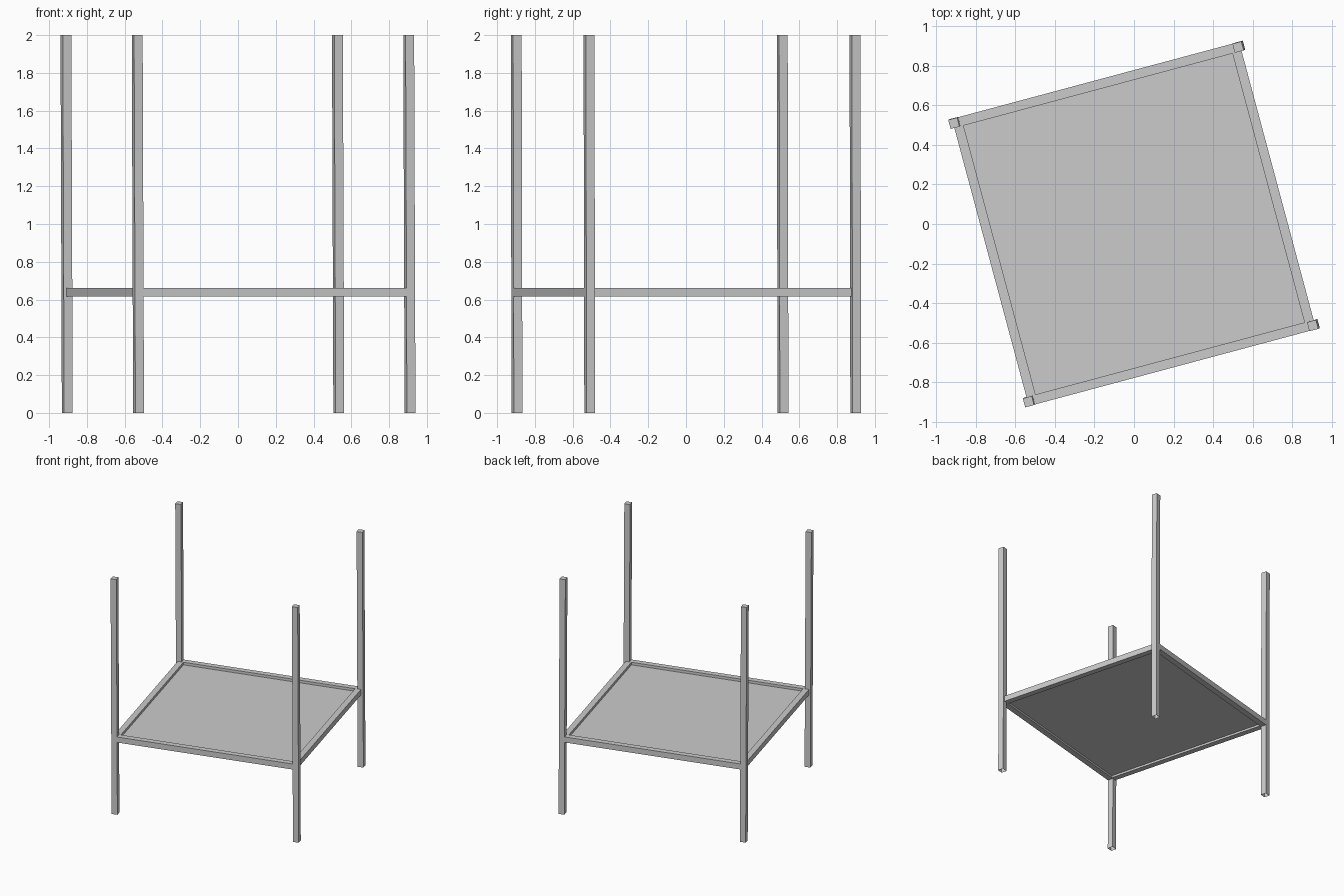
import bpy, bmesh
from mathutils import Matrix, Vector
from math import radians

if "Cube" in bpy.data.objects:
    bpy.data.objects.remove(bpy.data.objects["Cube"])

ROT = Matrix.Rotation(radians(15), 4, 'Z')   # whole model is turned 15 degrees


def box(name, lo, hi, lean=(0, 0), open_bottom=False):
    """Box between two corners; lean shifts the top one way, the bottom the other."""
    lo, hi = Vector(lo), Vector(hi)
    mid, size = (lo + hi) / 2, hi - lo
    bm = bmesh.new()
    bmesh.ops.create_cube(bm, size=1)
    for v in bm.verts:
        s = 1 if v.co.z > 0 else -1
        v.co = Vector(a * b for a, b in zip(v.co, size)) + mid
        v.co.x += s * lean[0]
        v.co.y += s * lean[1]
    if open_bottom:
        bm.normal_update()
        bmesh.ops.delete(bm, geom=[f for f in bm.faces if f.normal.z < -0.9],
                         context='FACES_ONLY')
    bm.transform(ROT)
    me = bpy.data.meshes.new(name)
    bm.to_mesh(me)
    bm.free()
    ob = bpy.data.objects.new(name, me)
    bpy.context.collection.objects.link(ob)
    return ob


# four slightly leaning corner posts
H = 0.0235
for sx, side in ((-1, "left"), (1, "right")):
    for sy, end in ((-1, "front"), (1, "back")):
        x, y = sx * 0.744, sy * 0.729
        box(f"{end}_{side}_post", (x - H, y - H, 0), (x + H, y + H, 2),
            lean=(-0.004, -0.001), open_bottom=True)

# square frame of rails
OUT, INN, Z0, Z1 = 0.752, 0.704, 0.615, 0.662
for s, end in ((-1, "front"), (1, "back")):
    a, b = sorted((s * OUT, s * INN))
    box(f"{end}_rail", (-OUT, a, Z0), (OUT, b, Z1))
for s, side in ((-1, "left"), (1, "right")):
    a, b = sorted((s * OUT, s * INN))
    box(f"{side}_rail", (a, -INN, Z0), (b, INN, Z1))

# thin panel recessed inside the frame
box("shelf_panel", (-INN, -INN, 0.632), (INN, INN, 0.640))
